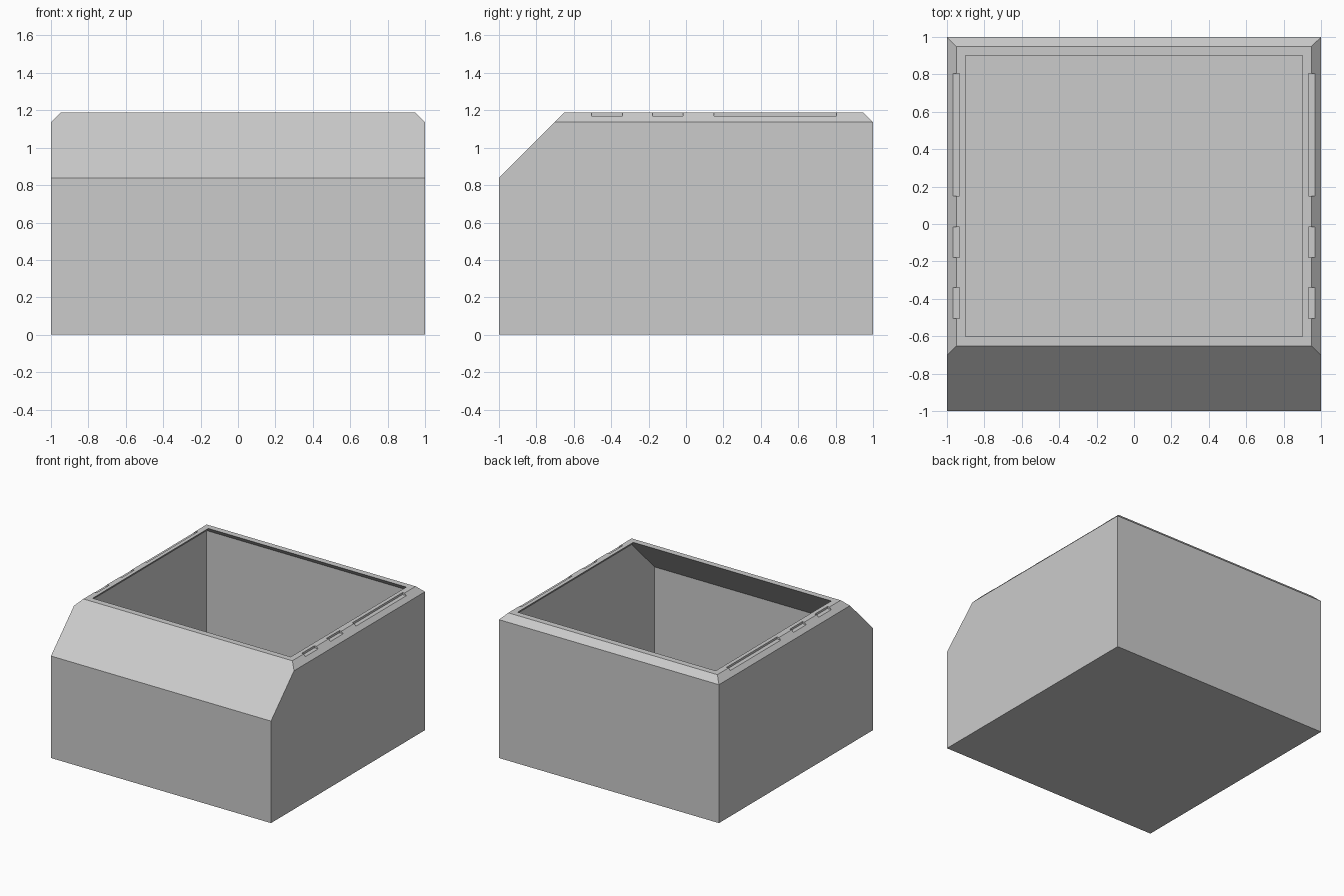
import bpy, bmesh
from mathutils import Vector

if "Cube" in bpy.data.objects:
    bpy.data.objects.remove(bpy.data.objects["Cube"])

grey = bpy.data.materials.new("plain grey")
grey.use_nodes = True
colour = (0.6, 0.6, 0.6, 1)
grey.diffuse_color = colour
grey.node_tree.nodes["Principled BSDF"].inputs["Base Color"].default_value = colour

TOP = 1.187      # rim height
WALL = 0.05      # wall thickness
FLOOR = 0.05     # floor thickness


def block(name, low, high, slopes=()):
    """Box from corner to corner, trimmed by sloping planes (point, normal)."""
    bm = bmesh.new()
    bmesh.ops.create_cube(bm, size=1)
    low, high = Vector(low), Vector(high)
    for v in bm.verts:
        v.co = (low + high) / 2 + v.co * (high - low)
    for point, normal in slopes:
        cut = bmesh.ops.bisect_plane(
            bm, geom=bm.verts[:] + bm.edges[:] + bm.faces[:],
            plane_co=point, plane_no=normal, clear_outer=True)
        edges = [e for e in cut["geom_cut"] if isinstance(e, bmesh.types.BMEdge)]
        bmesh.ops.contextual_create(bm, geom=edges)
    bmesh.ops.recalc_face_normals(bm, faces=bm.faces)
    mesh = bpy.data.meshes.new(name)
    bm.to_mesh(mesh)
    bm.free()
    mesh.materials.append(grey)
    obj = bpy.data.objects.new(name, mesh)
    bpy.context.collection.objects.link(obj)
    return obj


def body(name, inset, bottom, top):
    """Bin shape: chamfered sides and back, with a long slope at the front."""
    r = 1 - inset
    edge = TOP - 0.05
    slopes = [((r, 0, edge), (1, 0, 1)), ((-r, 0, edge), (-1, 0, 1)),
              ((0, r, edge), (0, 1, 1)), ((0, -r, 0.838), (0, -1, 1))]
    return block(name, (-r, -r, bottom), (r, r, top), slopes)


def subtract(target, cutter):
    mod = target.modifiers.new(cutter.name, "BOOLEAN")
    mod.operation = "DIFFERENCE"
    mod.solver = "EXACT"
    mod.object = cutter
    cutter.hide_render = True
    cutter.hide_set(True)
    bpy.context.view_layer.objects.active = target
    bpy.ops.object.modifier_apply(modifier=mod.name)
    bpy.data.objects.remove(cutter)


# Hollow shell, open at the top
shell = body("bin_shell", 0, 0, TOP)
subtract(shell, body("cavity", WALL, FLOOR, TOP + 0.02))

# Shallow notches along both side rims
for side in (-1, 1):
    for start, end in ((-0.505, -0.34), (-0.18, -0.015), (0.15, 0.805)):
        xs = sorted((side * 0.932, side * 1.02))
        subtract(shell, block("notch", (xs[0], start, TOP - 0.017),
                              (xs[1], end, TOP + 0.03)))
